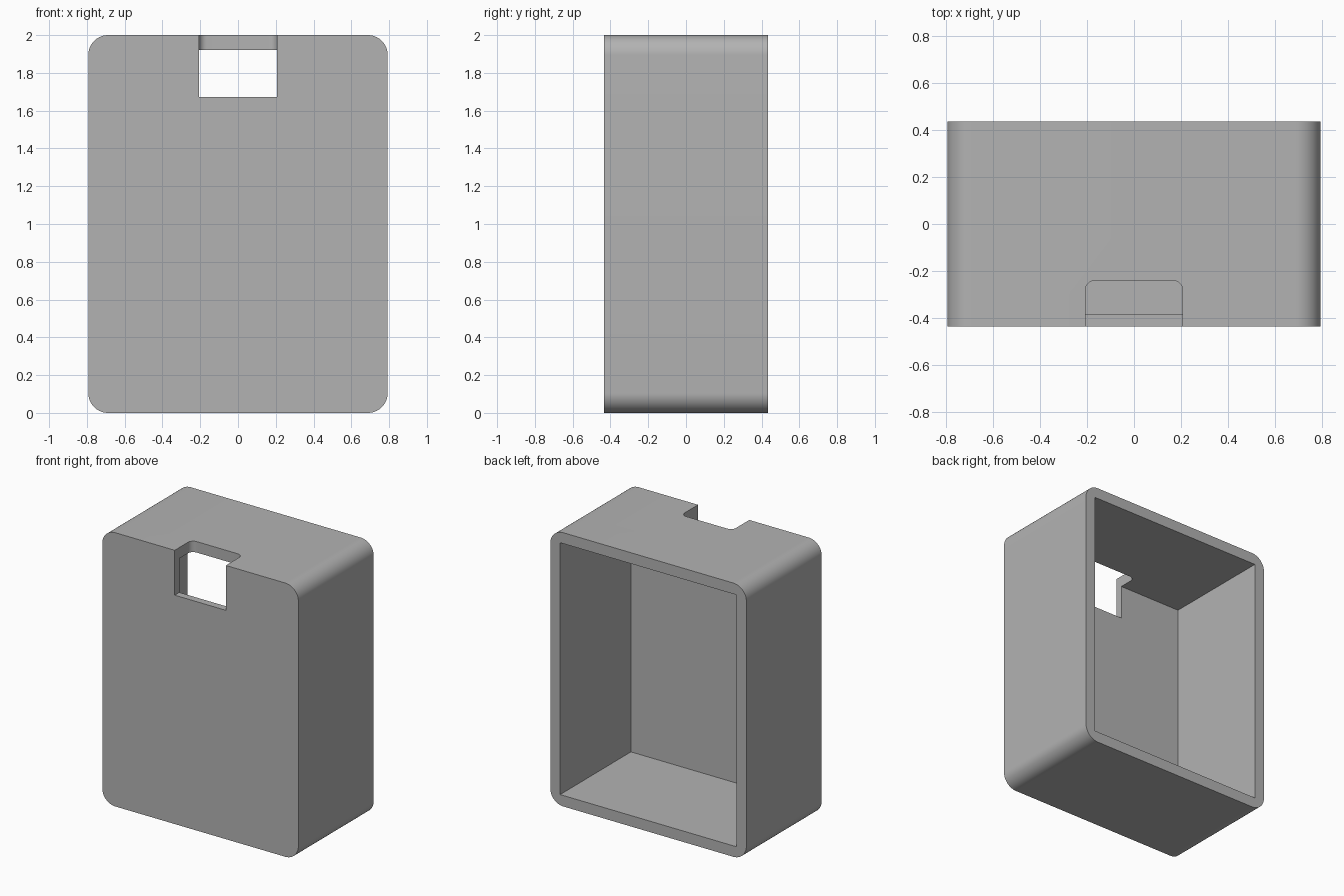
import bpy
import bmesh
import math

if "Cube" in bpy.data.objects:
    bpy.data.objects.remove(bpy.data.objects["Cube"], do_unlink=True)

GREY = (0.45, 0.45, 0.45, 1)
WIDTH, DEPTH, HEIGHT = 1.585, 0.87, 2.0
WALL, FRONT_WALL = 0.08, 0.053
FRONT, BACK = -DEPTH / 2, DEPTH / 2

grey = bpy.data.materials.new("plain grey")
grey.use_nodes = True
grey.diffuse_color = GREY
grey.node_tree.nodes["Principled BSDF"].inputs["Base Color"].default_value = GREY


def rounded_box(name, low, high, axis=1, radius=0, segments=12, side=None):
    """Box from low to high; edges along axis are rounded, optionally on one side only."""
    bm = bmesh.new()
    bmesh.ops.create_cube(bm, size=1)
    for v in bm.verts:
        for i in range(3):
            v.co[i] = high[i] if v.co[i] > 0 else low[i]
    if radius:
        edges = []
        for e in bm.edges:
            a, b = e.verts
            along = abs(a.co[axis] - b.co[axis]) > 0.001
            if along and (side is None or abs(a.co.y - side) < 0.001):
                edges.append(e)
        bmesh.ops.bevel(bm, geom=edges, offset=radius, offset_type='OFFSET',
                        segments=segments, profile=0.5, affect='EDGES')
    mesh = bpy.data.meshes.new(name)
    bm.to_mesh(mesh)
    bm.free()
    mesh.materials.append(grey)
    obj = bpy.data.objects.new(name, mesh)
    bpy.context.collection.objects.link(obj)
    return obj


def cut(target, cutter):
    cutter.hide_render = True
    mod = target.modifiers.new("cut", 'BOOLEAN')
    mod.operation = 'DIFFERENCE'
    mod.solver = 'EXACT'
    mod.object = cutter
    bpy.context.view_layer.objects.active = target
    bpy.ops.object.modifier_apply(modifier=mod.name)
    bpy.data.objects.remove(cutter, do_unlink=True)


# Outer shell with rounded upright corners
half = WIDTH / 2
case = rounded_box("open_back_case", (-half, FRONT, 0), (half, BACK, HEIGHT),
                   radius=0.105, segments=16)

# Square-cornered hollow, open at the back
inner = half - WALL
cut(case, rounded_box("hollow_cutter", (-inner, FRONT + FRONT_WALL, WALL),
                      (inner, BACK + 0.1, HEIGHT - WALL)))

# Notch through the front wall and top, rounded at its rear corners
notch_back = -0.24
cut(case, rounded_box("notch_cutter", (-0.207, FRONT - 0.1, 1.672),
                      (0.207, notch_back, HEIGHT + 0.1),
                      axis=2, radius=0.042, segments=8, side=notch_back))

# Smooth curves, crisp edges
bpy.ops.object.select_all(action='DESELECT')
case.select_set(True)
bpy.context.view_layer.objects.active = case
bpy.ops.object.shade_smooth_by_angle(angle=math.radians(30))
